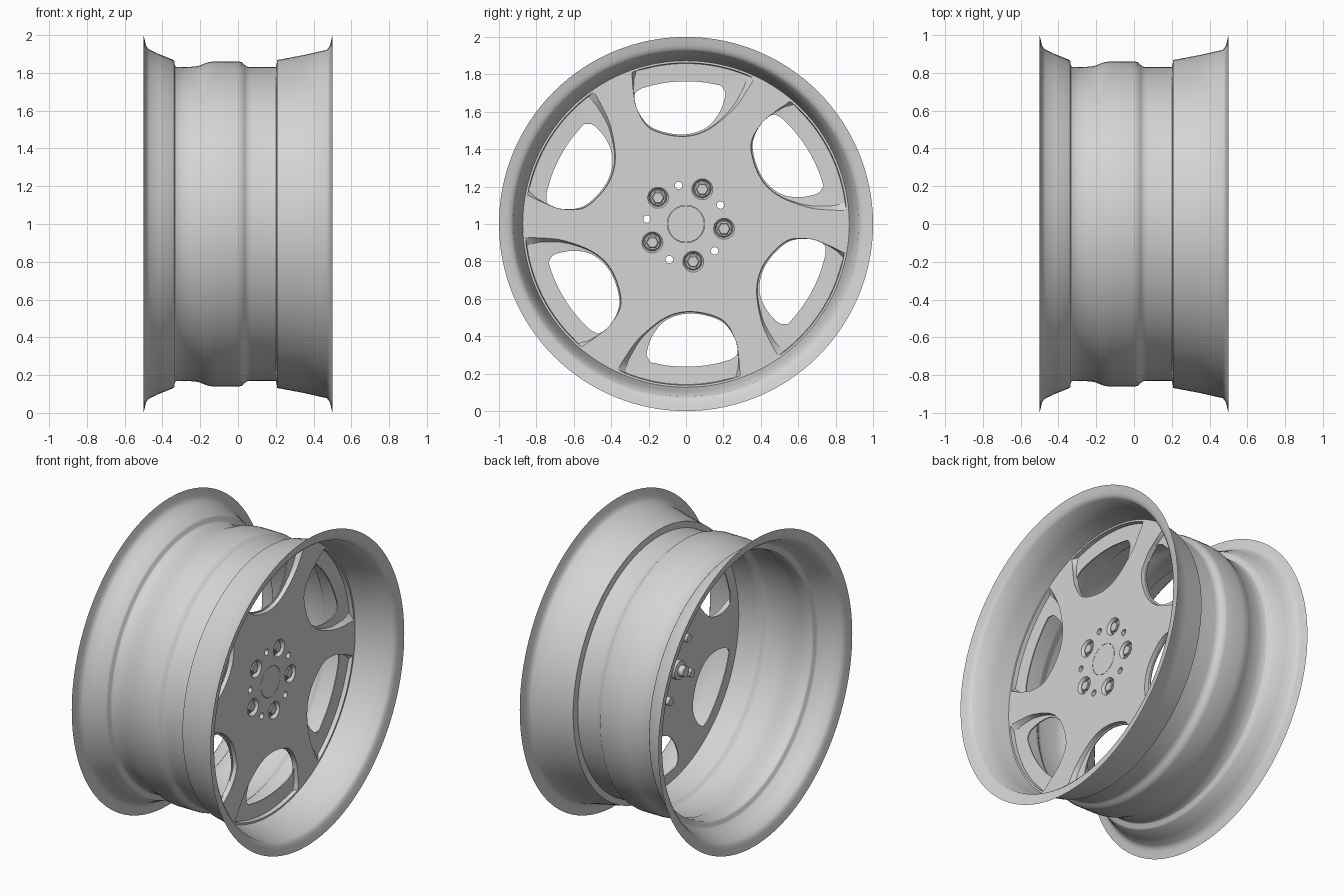
import bpy, bmesh
from math import sin, cos, pi, radians, atan2, tau
from mathutils import Vector

if "Cube" in bpy.data.objects:
    bpy.data.objects.remove(bpy.data.objects["Cube"])

metal = bpy.data.materials.new("silver_grey")
metal.use_nodes = True
GREY = (0.66, 0.66, 0.66, 1)
metal.diffuse_color = GREY
metal.node_tree.nodes["Principled BSDF"].inputs["Base Color"].default_value = GREY


def finish(bm, name, y=0, z=0, angle=30):
    bmesh.ops.recalc_face_normals(bm, faces=bm.faces)
    mesh = bpy.data.meshes.new(name)
    bm.to_mesh(mesh)
    bm.free()
    mesh.materials.append(metal)
    ob = bpy.data.objects.new(name, mesh)
    ob.location = (0, y, 1 + z)
    bpy.context.collection.objects.link(ob)
    bpy.ops.object.select_all(action='DESELECT')
    ob.select_set(True)
    bpy.context.view_layer.objects.active = ob
    bpy.ops.object.shade_smooth_by_angle(angle=radians(angle))


def ring(bm, points, x):
    return [bm.verts.new((x, p[0], p[1])) for p in points]


def bridge(bm, a, b):
    n = len(a)
    for i in range(n):
        j = (i + 1) % n
        bm.faces.new((a[i], a[j], b[j], b[i]))


def circle(r, n, cy=0, cz=0):
    return [(cy + r * cos(tau * i / n), cz + r * sin(tau * i / n)) for i in range(n)]


def lathe(name, profile, n, y=0, z=0, caps=True, angle=30):
    """Revolve (x, radius) points around the wheel axis."""
    bm = bmesh.new()
    rings = [ring(bm, circle(r, n), x) for x, r in profile]
    for a, b in zip(rings, rings[1:]):
        bridge(bm, a, b)
    if caps:
        bm.faces.new(rings[0])
        bm.faces.new(rings[-1])
    finish(bm, name, y, z, angle)


def spline(pts, steps=6):
    """Smooth open curve through the points."""
    p = [Vector(q) for q in pts]
    p = [2 * p[0] - p[1]] + p + [2 * p[-1] - p[-2]]
    out = []
    for a, b, c, d in zip(p, p[1:], p[2:], p[3:]):
        for i in range(steps):
            t = i / steps
            out.append(0.5 * (2 * b + (c - a) * t + (2 * a - 5 * b + 4 * c - d) * t * t
                              + (3 * b - a - 3 * c + d) * t ** 3))
    return out + [p[-2]]


def window(u, r, steps=16):
    """Curved U closed by an arc of radius r."""
    a0, a1 = atan2(u[-1].y, u[-1].x), atan2(u[0].y, u[0].x)
    arc = [a0 + (a1 - a0) * i / steps for i in range(1, steps)]
    return u + [Vector((r * cos(a), r * sin(a))) for a in arc]


def turn(pts, a):
    return [(p[0] * cos(a) - p[1] * sin(a), p[0] * sin(a) + p[1] * cos(a)) for p in pts]


# Rim barrel with flared lips
lathe("rim_barrel", [
    (-0.5, 1.0), (-0.495, 0.98), (-0.49, 0.955), (-0.483, 0.937), (-0.47, 0.924),
    (-0.42, 0.9), (-0.345, 0.87), (-0.337, 0.862), (-0.334, 0.838), (-0.326, 0.831),
    (-0.27, 0.83), (-0.21, 0.836), (-0.18, 0.848), (-0.15, 0.858), (-0.12, 0.861),
    (-0.0, 0.861), (0.02, 0.857), (0.036, 0.842), (0.05, 0.832), (0.07, 0.83),
    (0.203, 0.83), (0.207, 0.868), (0.34, 0.893), (0.47, 0.922), (0.483, 0.937),
    (0.49, 0.955), (0.495, 0.98), (0.5, 1.0)], 128, caps=False, angle=70)

# Spoked disc: every loop is a list of (outline, x) from face to back
FACE, LEDGE, BACK = 0.235, 0.209, 0.2
front_u = spline([(-0.29, 0.81), (-0.28, 0.7), (-0.26, 0.61), (-0.19, 0.51), (-0.03, 0.468),
                  (0.11, 0.5), (0.25, 0.61), (0.33, 0.72), (0.365, 0.779)])
back_u = spline([(-0.24, 0.724), (-0.275, 0.69), (-0.255, 0.6), (-0.18, 0.515), (-0.03, 0.478),
                 (0.1, 0.51), (0.175, 0.59), (0.21, 0.69), (0.19, 0.739)])
# The spoke flank narrows the foot of the opening but leaves its outer corners at the rim
foot_u = [Vector((f.x * 0.9 - 0.004, (0.86 ** 2 - f.x ** 2 * 0.81) ** 0.5))
          if i in (0, len(front_u) - 1) else f.lerp(b, 0.25)
          for i, (f, b) in enumerate(zip(front_u, back_u))]
front_win, foot_win, back_win = window(front_u, 0.862), window(foot_u, 0.858), window(back_u, 0.763)

loops = [[(circle(0.873, 128), FACE), (circle(0.866, 128), LEDGE), (circle(0.832, 128), BACK)]]
for k in range(6):
    a = k * pi / 3
    loops.append([(turn(front_win, a), FACE), (turn(foot_win, a), LEDGE),
                  (turn(back_win, a), LEDGE - 0.002), (turn(back_win, a), BACK)])


def around(r, first):
    return [(r * cos(radians(first + 72 * k)), r * sin(radians(first + 72 * k))) for k in range(5)]


bolt_spots = around(0.205, 64.8)
for c in bolt_spots:
    loops.append([(circle(0.056, 24, *c), FACE), (circle(0.047, 24, *c), 0.222),
                  (circle(0.045, 24, *c), BACK)])
for c in around(0.21, 28.8):
    loops.append([(circle(0.02, 16, *c), FACE), (circle(0.02, 16, *c), BACK)])
loops.append([(circle(0.1, 48), FACE), (circle(0.1, 48), BACK)])

bm = bmesh.new()
face_edges, back_edges = [], []
for loop in loops:
    rings = [ring(bm, pts, x) for pts, x in loop]
    for a, b in zip(rings, rings[1:]):
        bridge(bm, a, b)
    for vs, store in ((rings[0], face_edges), (rings[-1], back_edges)):
        store += [bm.edges.get((vs[i - 1], vs[i])) for i in range(len(vs))]
for edges, nx in ((face_edges, 1), (back_edges, -1)):
    bmesh.ops.triangle_fill(bm, use_beauty=True, edges=edges, normal=(nx, 0, 0))
finish(bm, "spoked_disc", angle=25)

# Centre cap with its stub behind the disc
lathe("centre_cap", [(FACE, 0.098), (0.2, 0.098), (0.195, 0.11), (0.17, 0.11), (0.165, 0.06),
                     (0.04, 0.06), (0.035, 0.035), (0.0, 0.033)], 48)

# Wheel bolts: round collar and shank with a hex head
for k, (y, z) in enumerate(bolt_spots):
    lathe(f"bolt_shank_{k + 1}", [(0.218, 0.039), (0.212, 0.045), (0.17, 0.045),
                                  (0.165, 0.028), (0.08, 0.026)], 24, y, z)
    lathe(f"bolt_head_{k + 1}", [(0.231, 0.029), (0.227, 0.034), (0.2, 0.034)], 6, y, z)
